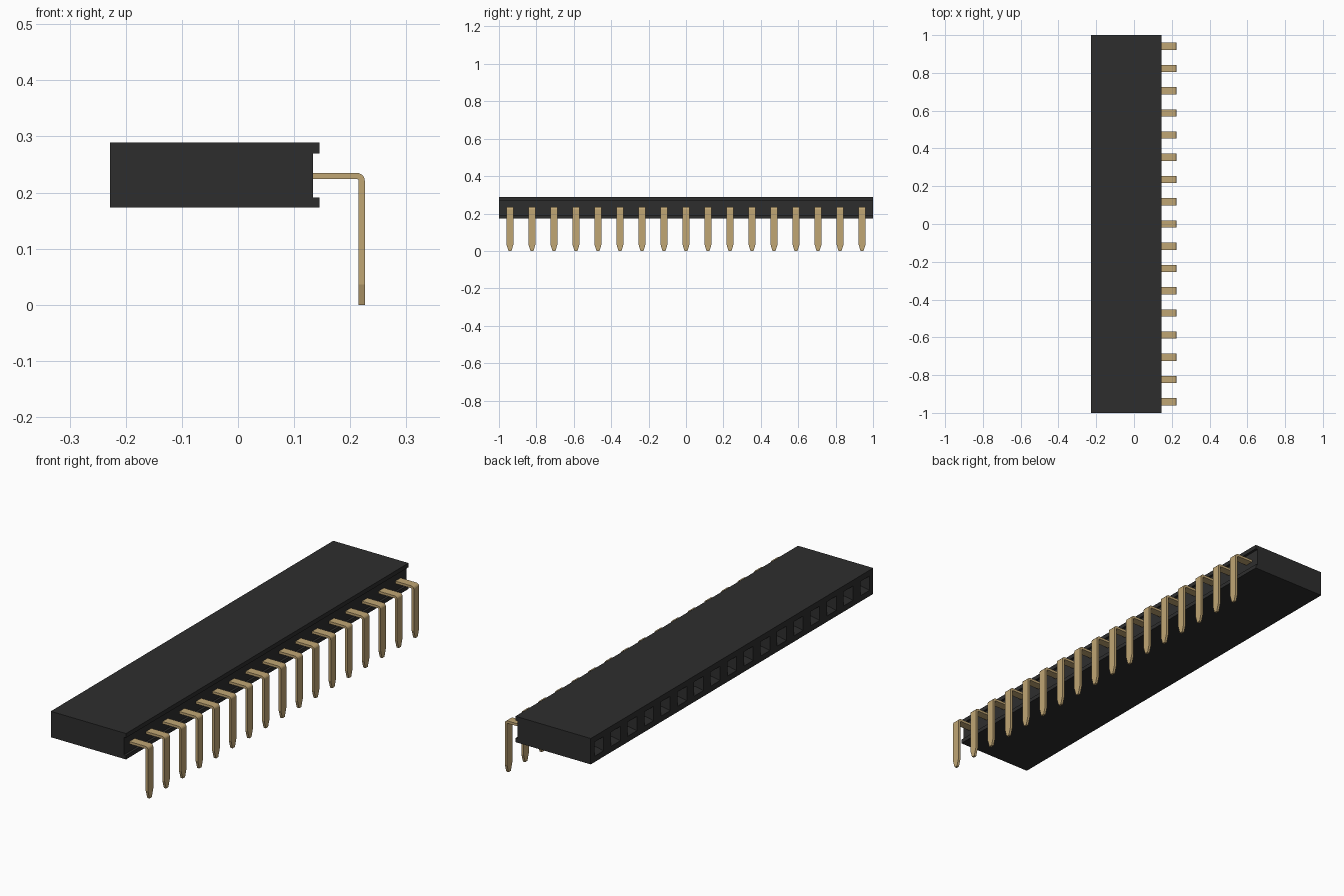
import bpy, bmesh, math

cube = bpy.data.objects.get("Cube")
if cube:
    bpy.data.objects.remove(cube, do_unlink=True)

COUNT = 17
PITCH = 2 / COUNT


def material(name, rgb, roughness):
    m = bpy.data.materials.new(name)
    m.use_nodes = True
    m.diffuse_color = (*rgb, 1)
    bsdf = m.node_tree.nodes["Principled BSDF"]
    bsdf.inputs["Base Color"].default_value = (*rgb, 1)
    bsdf.inputs["Roughness"].default_value = roughness
    return m


black = material("black plastic", (0.027, 0.027, 0.027), 0.6)
gold = material("gold metal", (0.53, 0.38, 0.175), 0.4)


def finish(bm, name, mat):
    bmesh.ops.recalc_face_normals(bm, faces=bm.faces)
    mesh = bpy.data.meshes.new(name)
    bm.to_mesh(mesh)
    bm.free()
    mesh.materials.append(mat)
    ob = bpy.data.objects.new(name, mesh)
    bpy.context.collection.objects.link(ob)
    return ob


def skin(bm, rings):
    """Join closed cross-sections and cap both ends."""
    loops = [[bm.verts.new(p) for p in ring] for ring in rings]
    for a, b in zip(loops, loops[1:]):
        for i in range(len(a)):
            j = (i + 1) % len(a)
            bm.faces.new((a[i], a[j], b[j], b[i]))
    bm.faces.new(loops[0])
    bm.faces.new(loops[-1])
    bmesh.ops.recalc_face_normals(bm, faces=bm.faces)


# Housing: lipped profile along y, one section per contact
profile = [(-0.228, 0.173), (0.145, 0.173), (0.145, 0.191), (0.134, 0.191),
           (0.134, 0.27), (0.145, 0.27), (0.145, 0.289), (-0.228, 0.289)]
bm = bmesh.new()
skin(bm, [[(x, -1 + k * PITCH, z) for x, z in profile] for k in range(COUNT + 1)])

# Sockets: rim, tapered funnel, then a straight deep hole
bm.normal_update()
mouths = [f for f in bm.faces if f.normal.x < -0.9 and f.calc_center_median().x < -0.2]
for thickness, depth in ((0.026, 0), (0.017, -0.025), (0.0005, -0.15)):
    bmesh.ops.inset_individual(bm, faces=mouths, thickness=thickness,
                               depth=depth, use_even_offset=True)
finish(bm, "socket_housing", black)

# Pin: flat strip with a right-angle bend and a tapered tip
HALF, TIP = 0.019, 0.008
THICK, OUTER = 0.011, 0.014
RIGHT, TOP = 0.226, 0.235
sections = [((0.12, TOP), (0.12, TOP - THICK), HALF)]
for step in range(6):
    a = math.pi / 2 * (1 - step / 5)
    cx, cz = RIGHT - OUTER, TOP - OUTER
    r = OUTER - THICK
    sections.append(((cx + OUTER * math.cos(a), cz + OUTER * math.sin(a)),
                     (cx + r * math.cos(a), cz + r * math.sin(a)), HALF))
for z, half in ((0.036, HALF), (0, TIP)):
    sections.append(((RIGHT, z), (RIGHT - THICK, z), half))

bm = bmesh.new()
skin(bm, [[(o[0], -h, o[1]), (o[0], h, o[1]), (i[0], h, i[1]), (i[0], -h, i[1])]
          for o, i, h in sections])
pin = finish(bm, "pin_1", gold)
for k in range(COUNT):
    ob = pin if k == 0 else bpy.data.objects.new(f"pin_{k + 1}", pin.data)
    if k:
        bpy.context.collection.objects.link(ob)
    ob.location.y = -1 + (k + 0.5) * PITCH
